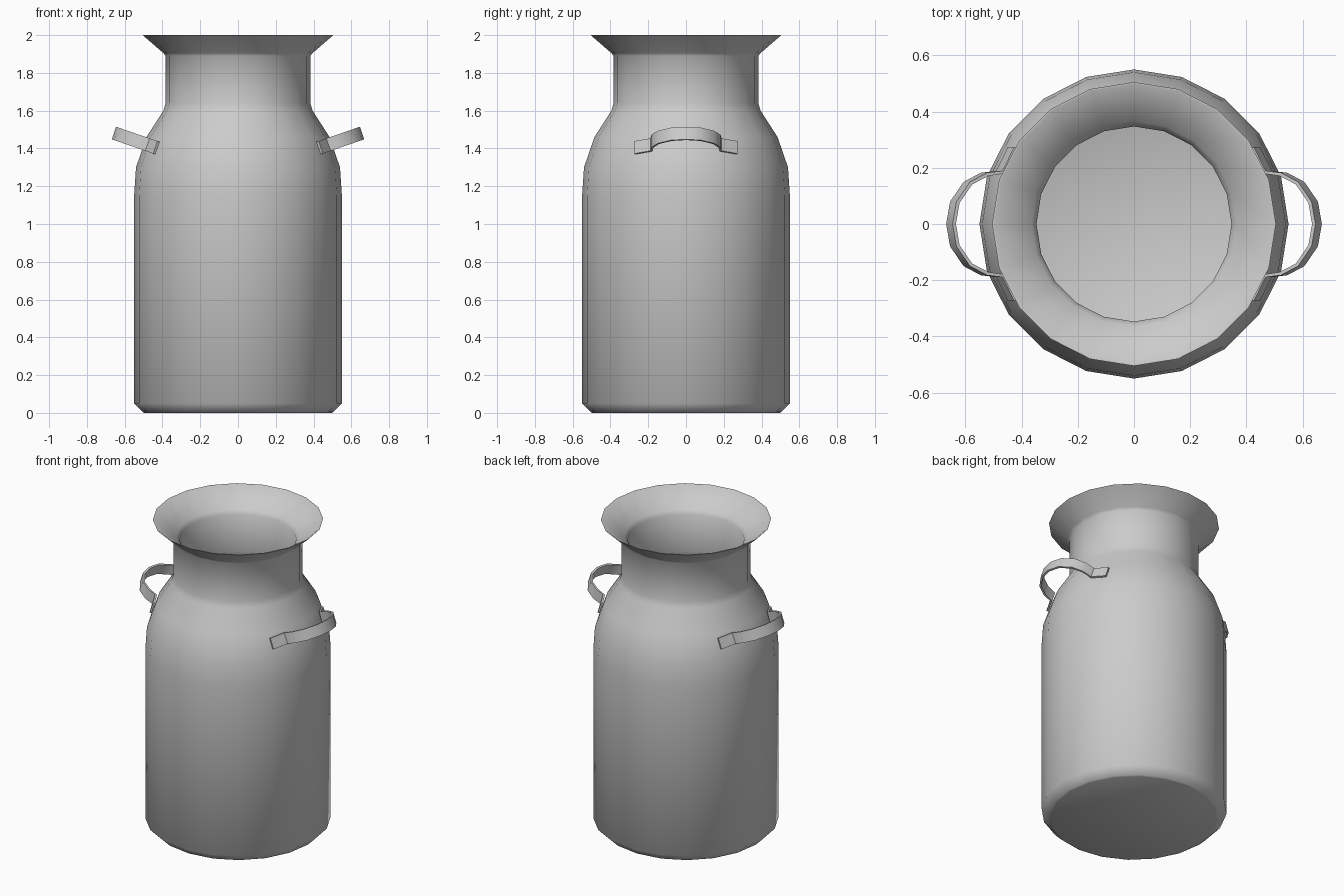
import bpy, bmesh, math
from mathutils import Vector

if "Cube" in bpy.data.objects:
    bpy.data.objects.remove(bpy.data.objects["Cube"])

SIDES = 20


def finish(name, bm, angle):
    bmesh.ops.recalc_face_normals(bm, faces=bm.faces)
    me = bpy.data.meshes.new(name)
    bm.to_mesh(me)
    bm.free()
    ob = bpy.data.objects.new(name, me)
    bpy.context.collection.objects.link(ob)
    bpy.ops.object.select_all(action='DESELECT')
    ob.select_set(True)
    bpy.context.view_layer.objects.active = ob
    bpy.ops.object.shade_smooth_by_angle(angle=math.radians(angle))
    return ob


def lathe(name, profile):
    bm = bmesh.new()
    rings = []
    for r, z in profile:
        rings.append([bm.verts.new((r * math.cos(2 * math.pi * i / SIDES),
                                    r * math.sin(2 * math.pi * i / SIDES), z))
                      for i in range(SIDES)])
    for a, b in zip(rings, rings[1:]):
        for i in range(SIDES):
            j = (i + 1) % SIDES
            bm.faces.new((a[i], a[j], b[j], b[i]))
    bm.faces.new(rings[0])
    bm.faces.new(rings[-1])
    return finish(name, bm, 50)


def strap_handle(name, side):
    # Flat strap: plan-view path, tilted upward away from the body
    half = [(0.427, 0.268), (0.471, 0.18), (0.53, 0.171),
            (0.587, 0.141), (0.632, 0.075), (0.645, 0.0)]
    path = [Vector(p) for p in half]
    path += [Vector((x, -y)) for x, y in reversed(half[:-1])]
    slope, width, thick = 0.345, 0.07, 0.012
    up = Vector((-slope, 0, 1)).normalized() * width / 2
    bm = bmesh.new()
    sections = []
    for i, p in enumerate(path):
        t = path[min(i + 1, len(path) - 1)] - path[max(i - 1, 0)]
        n = Vector((-t.y, t.x)).normalized() * thick
        ring = []
        for q, s in ((p, -1), (p + n, -1), (p + n, 1), (p, 1)):
            v = Vector((q.x, q.y, 1.405 + slope * (q.x - 0.435))) + up * s
            ring.append(bm.verts.new((v.x * side, v.y, v.z)))
        sections.append(ring)
    for a, b in zip(sections, sections[1:]):
        for i in range(4):
            j = (i + 1) % 4
            bm.faces.new((a[i], a[j], b[j], b[i]))
    bm.faces.new(sections[0])
    bm.faces.new(sections[-1])
    return finish(name, bm, 35)


# Can body: outer wall up to the flared rim, then the inner wall down to the floor
lathe("can_body", [
    (0.495, 0.0), (0.505, 0.005), (0.55, 0.05), (0.55, 1.15), (0.54, 1.30),
    (0.485, 1.46), (0.395, 1.60), (0.383, 1.64), (0.383, 1.89), (0.395, 1.905),
    (0.505, 2.0), (0.497, 2.0),
    (0.365, 1.895), (0.347, 1.87), (0.347, 1.63), (0.36, 1.58),
    (0.455, 1.44), (0.505, 1.29), (0.515, 1.15), (0.515, 0.06), (0.48, 0.035)])

# Carrying handles on both shoulders
for label, side in (("right", 1), ("left", -1)):
    strap_handle(label + "_handle", side)
